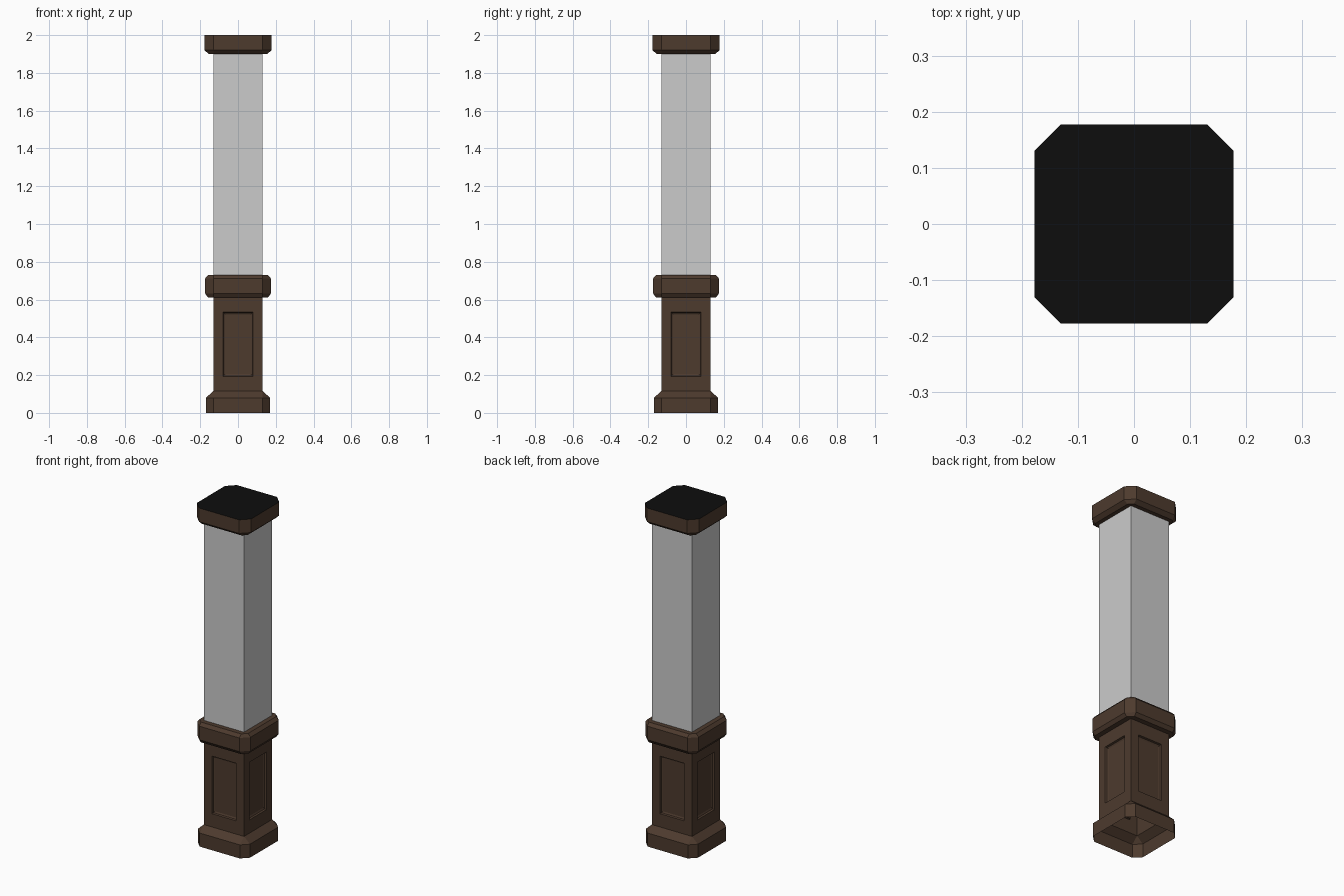
import bpy, bmesh
from mathutils import Matrix, Vector
from math import pi

if "Cube" in bpy.data.objects:
    bpy.data.objects.remove(bpy.data.objects["Cube"])

S = 0.131  # half width of the post


def material(name, rgb):
    m = bpy.data.materials.new(name)
    m.diffuse_color = (*rgb, 1)
    m.use_nodes = True
    m.node_tree.nodes["Principled BSDF"].inputs["Base Color"].default_value = m.diffuse_color
    return m


wood = material("dark_wood", (0.075, 0.043, 0.027))
black = material("black_top", (0.004, 0.004, 0.004))


def finish(name, bm, mats=()):
    bmesh.ops.remove_doubles(bm, verts=bm.verts, dist=1e-5)
    me = bpy.data.meshes.new(name)
    bm.to_mesh(me)
    bm.free()
    for m in mats:
        me.materials.append(m)
    ob = bpy.data.objects.new(name, me)
    bpy.context.collection.objects.link(ob)
    return ob


def moulding(name, profile, mats=(), cap=False):
    """Loft square rings with clipped corners through (half width, z) pairs."""
    bm = bmesh.new()
    rings = []
    for h, z in profile:
        pts = [(h, -S), (h, S), (S, h), (-S, h), (-h, S), (-h, -S), (-S, -h), (S, -h)]
        rings.append([bm.verts.new((x, y, z)) for x, y in pts])
    for a, b in zip(rings, rings[1:]):
        for i in range(8):
            j = (i + 1) % 8
            bm.faces.new((a[i], a[j], b[j], b[i]))
    if cap:
        bm.faces.new(rings[-1]).material_index = 1
    bmesh.ops.dissolve_degenerate(bm, dist=1e-5, edges=bm.edges)
    return finish(name, bm, mats)


# Base trim, open underneath
moulding("base_trim", [(0.17, 0), (0.17, 0.08), (S, 0.115)], [wood])

# Band between the panelled pedestal and the shaft
moulding("middle_band", [(S, 0.612), (0.16, 0.612), (0.174, 0.632),
                         (0.174, 0.712), (0.158, 0.73), (S, 0.73)], [wood])

# Top trim with black top face
moulding("top_trim", [(S, 1.9), (0.155, 1.9), (0.177, 1.92), (0.177, 2.0)],
         [wood, black], cap=True)

# Plain grey shaft
moulding("shaft", [(S, 0.73), (S, 1.9)])

# Pedestal: four walls, each with a bevelled recessed panel
bm = bmesh.new()
loops = [(S, 0.115, 0.612, 0), (0.079, 0.193, 0.533, 0),
         (0.076, 0.196, 0.530, 0.010), (0.068, 0.205, 0.521, 0.014)]
for k in range(4):
    rot = Matrix.Rotation(k * pi / 2, 3, 'Z')
    rings = []
    for w, z0, z1, d in loops:
        corners = [(-w, z0), (w, z0), (w, z1), (-w, z1)]
        rings.append([bm.verts.new(rot @ Vector((x, -S + d, z))) for x, z in corners])
    for a, b in zip(rings, rings[1:]):
        for i in range(4):
            j = (i + 1) % 4
            bm.faces.new((a[i], a[j], b[j], b[i]))
    bm.faces.new(rings[-1])
finish("panelled_pedestal", bm, [wood])
